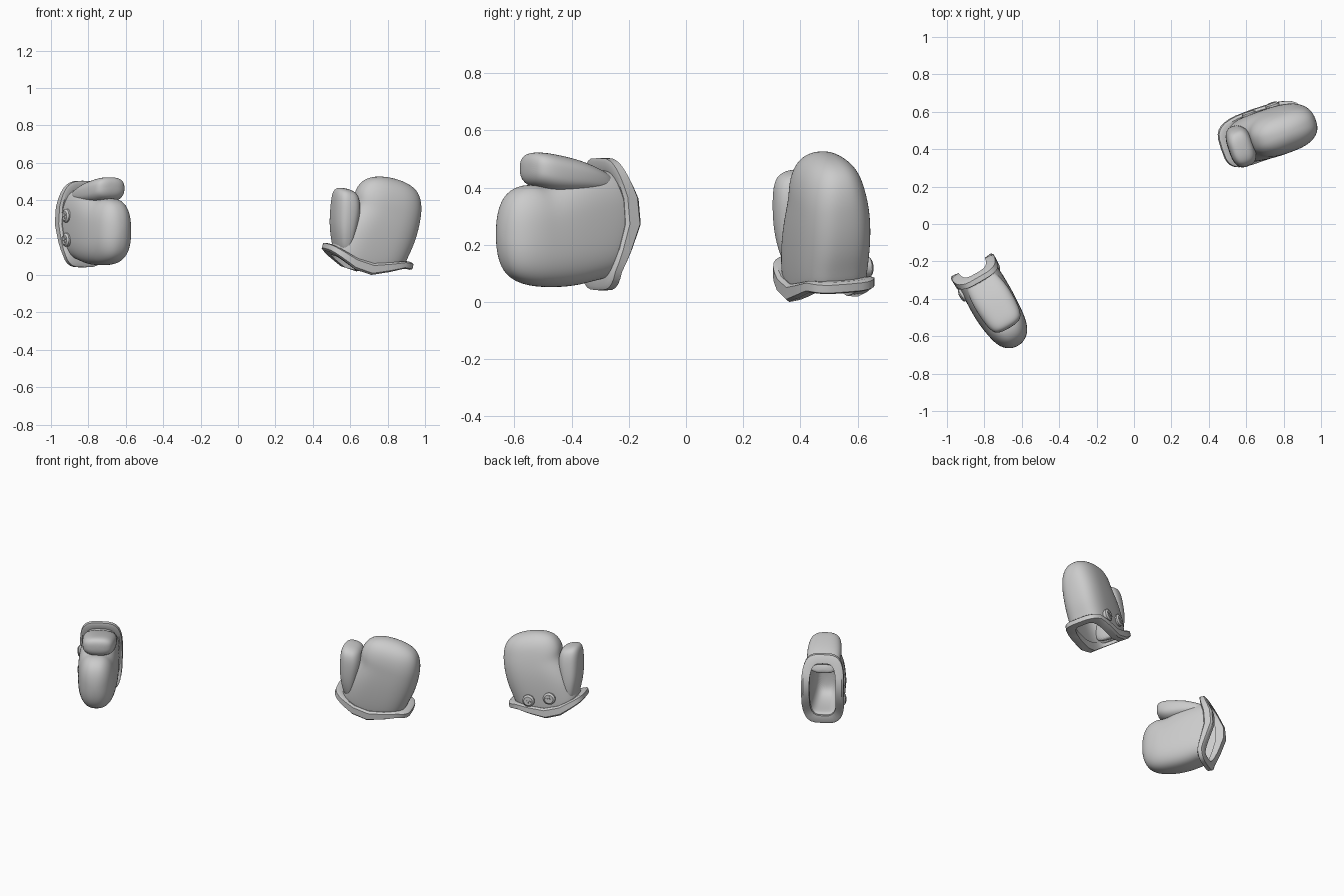
import bpy, bmesh, math
from mathutils import Matrix, Vector

cube = bpy.data.objects.get("Cube")
if cube:
    bpy.data.objects.remove(cube, do_unlink=True)

# One plain material for everything
grey = bpy.data.materials.new("plain_grey")
grey.use_nodes = True
grey.diffuse_color = (0.6, 0.6, 0.6, 1)
grey.node_tree.nodes["Principled BSDF"].inputs["Base Color"].default_value = (0.6, 0.6, 0.6, 1)

SEGMENTS = 32
DIP = 0.07


def lift(w, u):
    """Raise the narrow ends of the opening so the flat sides hang lower."""
    slope = min(1, max(0, abs(w - 0.03) - 0.04) / 0.16)
    return DIP * slope * max(0, 1 - u / 0.2)


def loft(rings, closed=False):
    """Skin rounded-rectangle rings: height, centre, half width, centre, half thickness, squareness."""
    bm = bmesh.new()
    loops = []
    for u, wc, wh, yc, yh, power in rings:
        loop = []
        for i in range(SEGMENTS):
            a = math.tau * i / SEGMENTS
            c, s = math.cos(a), math.sin(a)
            w = wc + wh * math.copysign(abs(c) ** (2 / power), c)
            y = yc + yh * math.copysign(abs(s) ** (2 / power), s)
            loop.append(bm.verts.new((w, y, u + lift(w, u))))
        loops.append(loop)
    pairs = list(zip(loops, loops[1:]))
    if closed:
        pairs.append((loops[-1], loops[0]))
    else:
        bm.faces.new(loops[0])
        bm.faces.new(loops[-1])
    for low, high in pairs:
        for i in range(SEGMENTS):
            j = (i + 1) % SEGMENTS
            bm.faces.new((low[i], low[j], high[j], high[i]))
    return bm


def hand():
    # Inner lining first, then the outside up to the fingertips
    return loft([
        (0.34, -0.04, 0.05, 0, 0.03, 2.5), (0.32, -0.04, 0.11, 0, 0.07, 2.8),
        (0.2, -0.035, 0.135, 0, 0.09, 3), (0.03, 0, 0.165, 0, 0.093, 3.5),
        (0.02, 0, 0.19, 0, 0.112, 3.3), (0.1, -0.005, 0.194, 0, 0.119, 3.1),
        (0.19, -0.015, 0.2, 0.002, 0.123, 2.9), (0.27, -0.032, 0.19, 0.003, 0.122, 2.8),
        (0.335, -0.045, 0.175, 0.002, 0.116, 2.7), (0.38, -0.037, 0.178, 0, 0.11, 2.6),
        (0.43, -0.035, 0.165, 0, 0.098, 2.5), (0.47, -0.035, 0.135, 0, 0.075, 2.4),
        (0.493, -0.035, 0.08, 0, 0.042, 2.3), (0.5, -0.035, 0.02, 0, 0.012, 2)])


def thumb():
    # Blunt wedge set along the upper edge of the hand
    return loft([
        (0.04, 0.14, 0.035, 0, 0.075, 2.6), (0.1, 0.15, 0.046, -0.003, 0.095, 2.7),
        (0.2, 0.166, 0.06, -0.006, 0.108, 2.7), (0.3, 0.177, 0.069, -0.008, 0.104, 2.7),
        (0.355, 0.19, 0.063, -0.008, 0.094, 2.7), (0.385, 0.195, 0.05, -0.006, 0.075, 2.6),
        (0.395, 0.197, 0.02, -0.005, 0.03, 2.3)])


def cuff():
    # Raised band around the opening
    section = [(-0.018, 0.004), (0.02, 0), (0.032, 0.01), (0.031, 0.05), (0.018, 0.06), (-0.018, 0.055)]
    return loft([(u, 0, 0.2 + d, 0, 0.1 + d, 3.6) for d, u in section], closed=True)


def button(w):
    # Shallow bevelled disc carrying a stitched cross
    bm = bmesh.new()
    face_out = Matrix.Translation((w, 0.116, 0.118)) @ Matrix.Rotation(-math.pi / 2, 4, "X")
    for r1, r2, h, z in ((0.036, 0.036, 0.024, 0), (0.036, 0.026, 0.008, 0.016)):
        bmesh.ops.create_cone(bm, cap_ends=True, segments=20, radius1=r1, radius2=r2, depth=h,
                              matrix=face_out @ Matrix.Translation((0, 0, z)))
    for angle in (0, math.pi / 2):
        bmesh.ops.create_cube(bm, size=1, matrix=face_out @ Matrix.Translation((0, 0, 0.02))
                              @ Matrix.Rotation(angle + 0.3, 4, "Z") @ Matrix.Diagonal((0.036, 0.007, 0.006, 1)))
    return bm


def make_mitten(side, fingers, thumb_way, mirror, size, centre, floor):
    """Build all parts, turn them to the given axes and set them in place."""
    f = Vector(fingers).normalized()
    t = Vector(thumb_way)
    t = (t - f * t.dot(f)).normalized()
    b = f.cross(t) * (-1 if mirror else 1)
    turn = Matrix((t, b, f)).transposed().to_4x4() @ Matrix.Scale(size, 4)
    parts = {"hand": hand(), "thumb": thumb(), "cuff": cuff(),
             "upper_button": button(0.045), "lower_button": button(-0.083)}
    for bm in parts.values():
        bm.transform(turn)
        bmesh.ops.recalc_face_normals(bm, faces=bm.faces)
    points = [v.co for bm in parts.values() for v in bm.verts]
    low = [min(p[k] for p in points) for k in range(3)]
    high = [max(p[k] for p in points) for k in range(3)]
    move = Vector((centre[0] - (low[0] + high[0]) / 2, centre[1] - (low[1] + high[1]) / 2, floor - low[2]))
    for name, bm in parts.items():
        bm.transform(Matrix.Translation(move))
        mesh = bpy.data.meshes.new(side + "_" + name)
        bm.to_mesh(mesh)
        bm.free()
        mesh.materials.append(grey)
        obj = bpy.data.objects.new(side + "_mitten_" + name, mesh)
        bpy.context.collection.objects.link(obj)
        bpy.ops.object.select_all(action="DESELECT")
        obj.select_set(True)
        bpy.context.view_layer.objects.active = obj
        if name in ("hand", "thumb"):
            smooth = obj.modifiers.new("smooth", "SUBSURF")
            smooth.levels = smooth.render_levels = 2
            bpy.ops.object.shade_smooth()
        else:
            bpy.ops.object.shade_smooth_by_angle(angle=math.radians(35))


make_mitten("right", (0.5, -0.866, 0), (0, 0, 1), False, 1.0, (-0.775, -0.412), 0.04)
make_mitten("left", (0.23, 0, 0.97), (-0.92, -0.33, 0.2), True, 1.06, (0.715, 0.48), 0)
